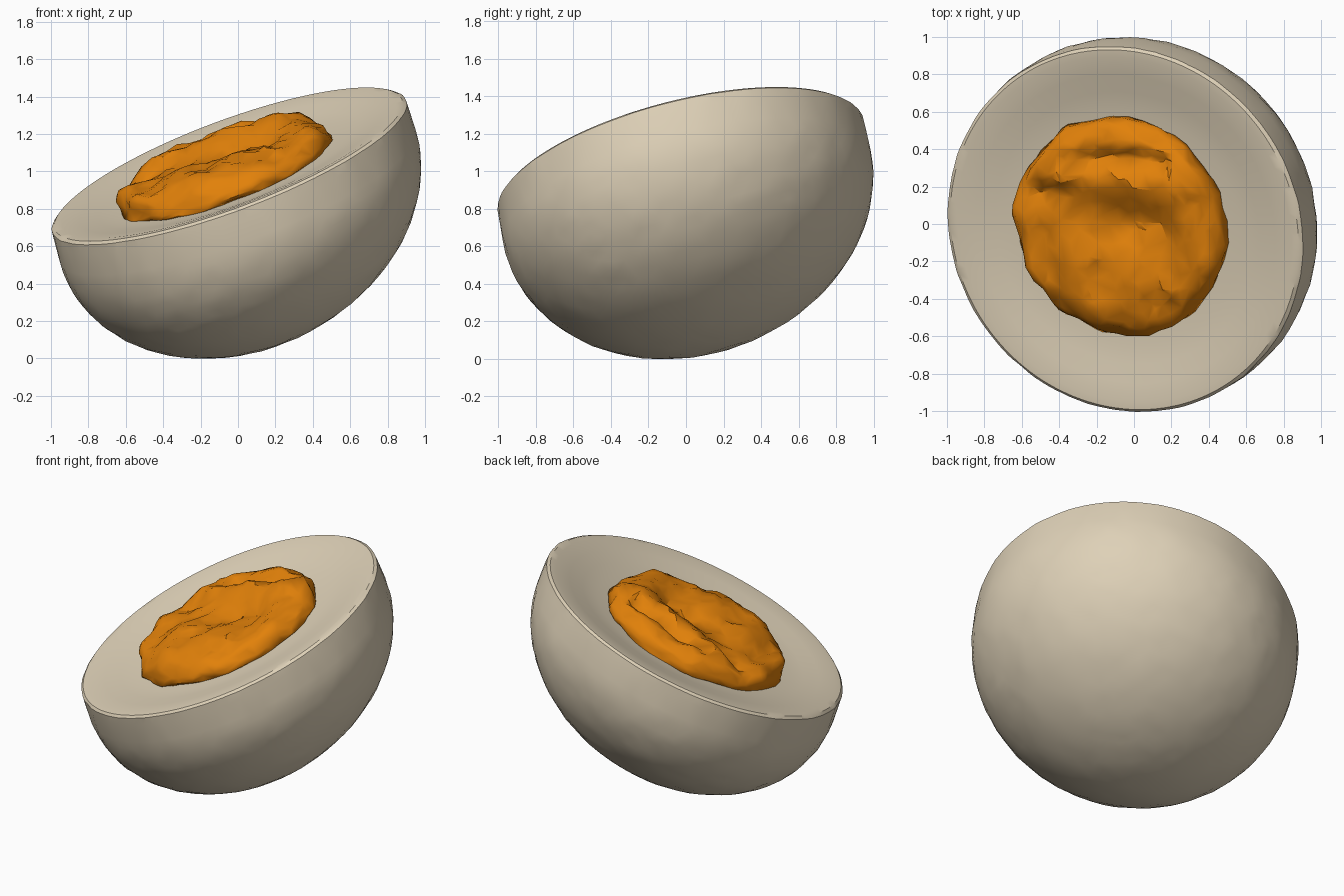
import bpy, bmesh, math
from mathutils import Vector, noise

cube = bpy.data.objects.get("Cube")
if cube:
    bpy.data.objects.remove(cube, do_unlink=True)

NORMAL = Vector((-0.375, -0.26, 1)).normalized()   # direction the cut face points
TILT = Vector((0, 0, 1)).rotation_difference(NORMAL)
CUT = 0.17                                         # cut height above the body centre
LEAN = Vector((0.074, 0.051, 0))                   # sideways drift of the body per unit height


def material(name, color):
    mat = bpy.data.materials.new(name)
    mat.use_nodes = True
    mat.diffuse_color = (*color, 1)
    bsdf = mat.node_tree.nodes["Principled BSDF"]
    bsdf.inputs["Base Color"].default_value = (*color, 1)
    bsdf.inputs["Roughness"].default_value = 0.6
    return mat


def add_object(name, bm, mat, location):
    mesh = bpy.data.meshes.new(name)
    bm.to_mesh(mesh)
    bm.free()
    mesh.materials.append(mat)
    obj = bpy.data.objects.new(name, mesh)
    bpy.context.collection.objects.link(obj)
    obj.rotation_mode = 'QUATERNION'
    obj.rotation_quaternion = TILT
    obj.location = location
    return obj


def shade_smooth(obj, degrees):
    bpy.ops.object.select_all(action='DESELECT')
    obj.select_set(True)
    bpy.context.view_layer.objects.active = obj
    bpy.ops.object.shade_smooth_by_angle(angle=math.radians(degrees))


egg_white = material("egg white", (0.73, 0.635, 0.475))
yolk_orange = material("yolk orange", (0.76, 0.22, 0.003))

# Egg white: flattened ball with a faintly dimpled skin, straighter above the middle
bm = bmesh.new()
bmesh.ops.create_icosphere(bm, subdivisions=5, radius=1)
for v in bm.verts:
    dimple = 1 + 0.006 * noise.noise(v.co * 12)
    tall = 1.8 if v.co.z > 0 else 0.8
    v.co = Vector((v.co.x * 1.015, v.co.y * 1.01, v.co.z * tall)) * dimple
    v.co += LEAN * v.co.z
cut = bmesh.ops.bisect_plane(bm, geom=bm.verts[:] + bm.edges[:] + bm.faces[:],
                             plane_co=(0, 0, CUT), plane_no=(0, 0, 1), clear_outer=True)

# Cut face: a soft rim, then rings sinking into a shallow dish
ring = [e for e in cut["geom_cut"] if isinstance(e, bmesh.types.BMEdge)]
middle = LEAN * CUT
for radius, height in [(0.99, 0.013), (0.95, 0.012), (0.85, -0.006),
                       (0.75, -0.026), (0.64, -0.045), (0.4, -0.055)]:
    grown = bmesh.ops.extrude_edge_only(bm, edges=ring)["geom"]
    ring = [e for e in grown if isinstance(e, bmesh.types.BMEdge)]
    for v in {v for e in ring for v in e.verts}:
        out = Vector((v.co.x - middle.x, v.co.y - middle.y, 0)).normalized()
        v.co = middle + out * radius + Vector((0, 0, CUT + height))
bmesh.ops.contextual_create(bm, geom=ring)
bmesh.ops.recalc_face_normals(bm, faces=bm.faces)
shade_smooth(add_object("egg_white_half", bm, egg_white, (0.0, 0.005, 0.865)), 35)

# Yolk: crumbly dome; each lump is x, y, width along x, width along y, height
LUMPS = [(0.0, 0.25, 0.35, 0.08, 0.05), (-0.05, 0.39, 0.36, 0.05, -0.07),
         (0.08, 0.03, 0.3, 0.1, -0.06), (-0.38, 0.2, 0.12, 0.07, -0.07),
         (-0.28, 0.42, 0.13, 0.07, 0.04), (-0.25, -0.3, 0.3, 0.15, 0.03),
         (0.4, 0.08, 0.1, 0.1, 0.03), (0.22, -0.4, 0.1, 0.07, -0.04)]


def yolk_height(x, y, r):
    h = 0.115
    for cx, cy, wx, wy, amp in LUMPS:
        h += amp * math.exp(-((x - cx) / wx) ** 2 - ((y - cy) / wy) ** 2)
    p = Vector((x, y, 0))
    h += 0.05 * noise.noise(p * 4 + Vector((3, 1, 0)))
    h += 0.04 * (0.4 - abs(noise.noise(p * 6)))
    h += 0.012 * noise.noise(p * 16)
    return max(h, 0.025) * max(0, 1 - r ** 10) ** 0.5


bm = bmesh.new()
bmesh.ops.create_icosphere(bm, subdivisions=5, radius=1)
for v in bm.verts:
    r = math.hypot(v.co.x, v.co.y)
    wobble = 0.595 + 0.03 * noise.noise(v.co * 3) + 0.015 * noise.noise(v.co * 7)
    x, y = v.co.x * wobble, v.co.y * wobble
    z = yolk_height(x, y, r) if v.co.z > 0 else v.co.z * 0.08
    v.co = Vector((x, y, z))
bmesh.ops.recalc_face_normals(bm, faces=bm.faces)
yolk = add_object("yolk", bm, yolk_orange, (-0.065, -0.005, 0.985))
chunky = yolk.modifiers.new("Chunky", 'DECIMATE')
chunky.ratio = 0.25
shade_smooth(yolk, 25)
